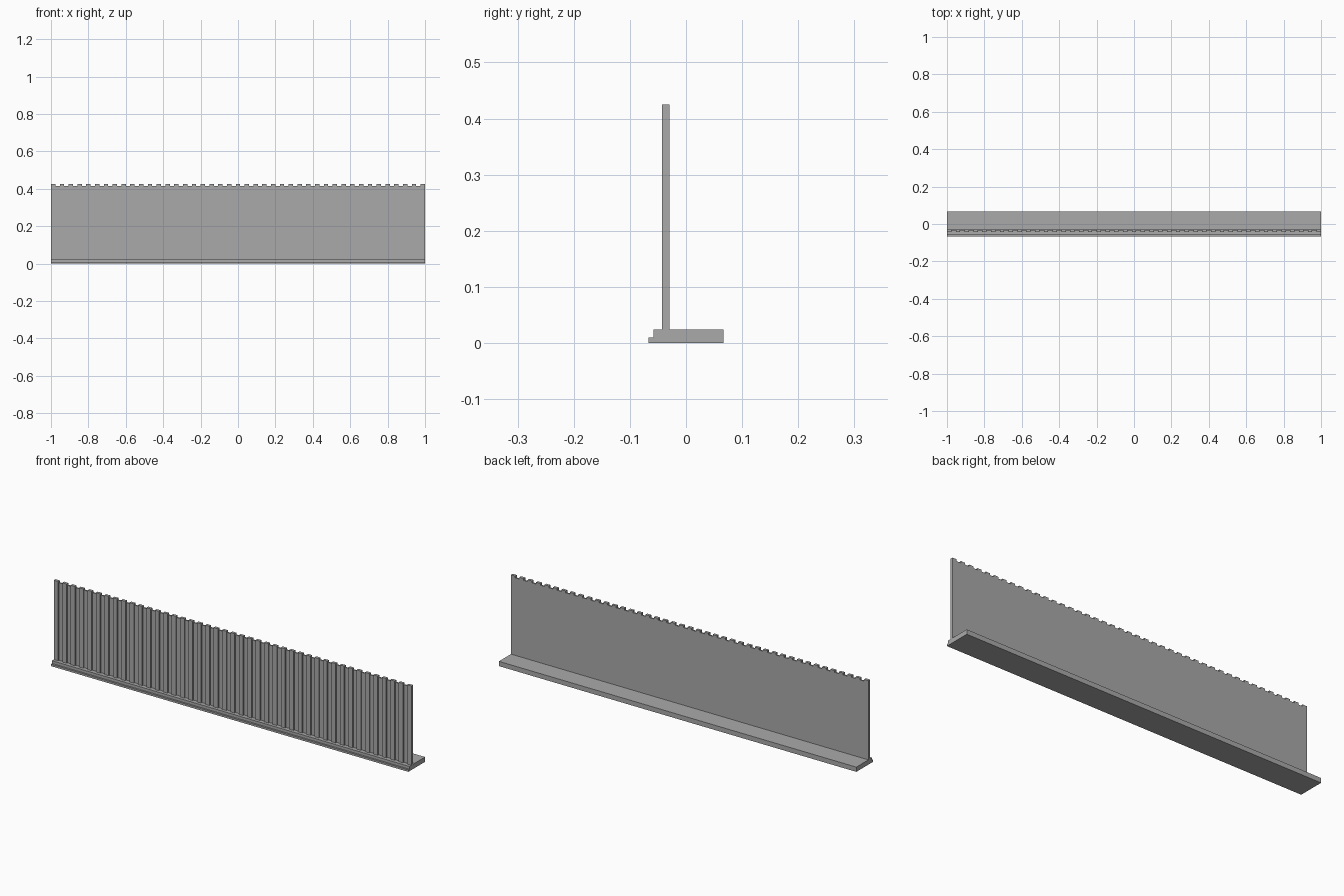
import bpy
import bmesh
from mathutils import Vector

cube = bpy.data.objects.get("Cube")
if cube:
    bpy.data.objects.remove(cube, do_unlink=True)

grey = bpy.data.materials.new("concrete_grey")
grey.use_nodes = True
COLOUR = (0.40, 0.40, 0.40, 1)
grey.diffuse_color = COLOUR
grey.node_tree.nodes["Principled BSDF"].inputs["Base Color"].default_value = COLOUR


def finish(name, bm):
    bmesh.ops.recalc_face_normals(bm, faces=bm.faces)
    mesh = bpy.data.meshes.new(name)
    bm.to_mesh(mesh)
    bm.free()
    mesh.materials.append(grey)
    obj = bpy.data.objects.new(name, mesh)
    bpy.context.collection.objects.link(obj)


def prism(bm, outline, direction):
    """Extrude a flat outline into a closed solid."""
    face = bm.faces.new([bm.verts.new(p) for p in outline])
    ext = bmesh.ops.extrude_face_region(bm, geom=[face], use_keep_orig=True)
    moved = [v for v in ext["geom"] if isinstance(v, bmesh.types.BMVert)]
    bmesh.ops.translate(bm, verts=moved, vec=Vector(direction))


# Footing: long slab with a low lip along the front
LIP_Y, TOE_Y, HEEL_Y = -0.067, -0.058, 0.067
LIP_Z, BASE_Z = 0.01, 0.024
bm = bmesh.new()
profile = [(LIP_Y, 0), (HEEL_Y, 0), (HEEL_Y, BASE_Z),
           (TOE_Y, BASE_Z), (TOE_Y, LIP_Z), (LIP_Y, LIP_Z)]
prism(bm, [(-1, y, z) for y, z in profile], (2, 0, 0))
finish("footing", bm)

# Wall: flat back, vertical ribs and grooves on the front
RIBS = 43
STEP = 2 / (2 * RIBS - 1)
FRONT, GROOVE, BACK = -0.043, -0.036, -0.029
WALL_Z, TOP_Z = 0.416, 0.425
plan = [(1, BACK, BASE_Z), (-1, BACK, BASE_Z)]
rib_starts = [-1 + 2 * i * STEP for i in range(RIBS)]
for i, x in enumerate(rib_starts):
    if i > 0:
        plan.append((x, GROOVE, BASE_Z))
    plan += [(x, FRONT, BASE_Z), (x + STEP, FRONT, BASE_Z)]
    if i < RIBS - 1:
        plan.append((x + STEP, GROOVE, BASE_Z))
bm = bmesh.new()
prism(bm, plan, (0, 0, WALL_Z - BASE_Z))
finish("ribbed_wall", bm)

# Small teeth continuing each rib above the wall top
bm = bmesh.new()
for x in rib_starts:
    tooth = [(x, FRONT, WALL_Z), (x + STEP, FRONT, WALL_Z),
             (x + STEP, BACK, WALL_Z), (x, BACK, WALL_Z)]
    prism(bm, tooth, (0, 0, TOP_Z - WALL_Z))
finish("wall_top_teeth", bm)
